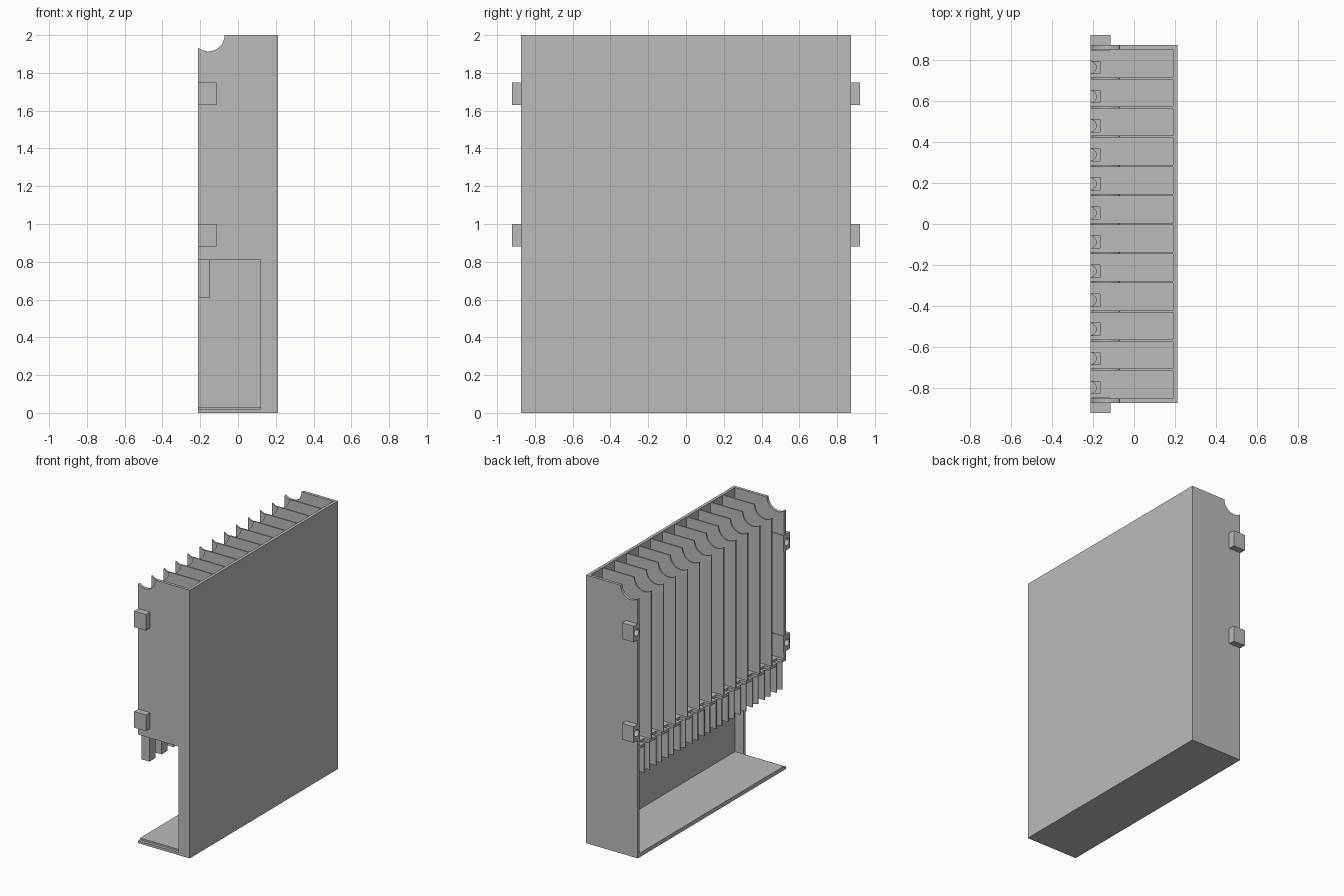
import bpy, bmesh, math
from mathutils import Vector

cube = bpy.data.objects.get("Cube")
if cube:
    bpy.data.objects.remove(cube)

grey = bpy.data.materials.new("plain grey")
grey.use_nodes = True
colour = (0.5, 0.5, 0.5, 1)
grey.diffuse_color = colour
grey.node_tree.nodes["Principled BSDF"].inputs["Base Color"].default_value = colour

# Main sizes
X0, X1, Y1, TOP = -0.213, 0.213, 0.873, 2.0
WALL, THIN = 0.022, 0.01
BACK = X1 - WALL
SHELF = 0.81
CELLS = 12
INNER = Y1 - WALL
PITCH = 2 * INNER / CELLS


def prism(name, outline, axis, start, end):
    """Extrude a flat outline: (x, z) along y, (x, y) along z or (y, z) along x."""
    place = {"x": lambda a, b, t: (t, a, b),
             "y": lambda a, b, t: (a, t, b),
             "z": lambda a, b, t: (a, b, t)}[axis]
    bm = bmesh.new()
    face = bm.faces.new([bm.verts.new(place(a, b, start)) for a, b in outline])
    new = bmesh.ops.extrude_face_region(bm, geom=[face])["geom"]
    moved = [v for v in new if isinstance(v, bmesh.types.BMVert)]
    bmesh.ops.translate(bm, verts=moved, vec=Vector(place(0, 0, end - start)))
    bmesh.ops.recalc_face_normals(bm, faces=bm.faces)
    mesh = bpy.data.meshes.new(name)
    bm.to_mesh(mesh)
    bm.free()
    mesh.materials.append(grey)
    obj = bpy.data.objects.new(name, mesh)
    bpy.context.collection.objects.link(obj)
    return obj


def box(name, x0, x1, y0, y1, z0, z1):
    return prism(name, [(x0, y0), (x1, y0), (x1, y1), (x0, y1)], "z", z0, z1)


def arc(cx, cy, r, a0, a1, steps):
    return [(cx + r * math.cos(a0 + (a1 - a0) * i / steps),
             cy + r * math.sin(a0 + (a1 - a0) * i / steps)) for i in range(steps + 1)]


# Finger scoop in the top open corner, shared by the walls and dividers
SCOOP_X, SCOOP_R = -0.157, 0.086
scoop_end = -math.acos((X0 - SCOOP_X) / SCOOP_R)
scoop = arc(SCOOP_X, TOP, SCOOP_R, 0, scoop_end, 20)

# Shell
box("rear_panel", BACK, X1, -Y1, Y1, 0, TOP)
box("base_plate", X0, BACK, -Y1, Y1, 0, 0.018)
box("base_step", X0, BACK, -INNER, INNER, 0.018, 0.03)
prism("closed_end_wall", [(X0, 0.018), (BACK, 0.018), (BACK, TOP)] + scoop,
      "y", INNER, Y1)
prism("open_end_wall", [(X0, SHELF), (0.12, SHELF), (0.12, 0.018),
                        (BACK, 0.018), (BACK, TOP)] + scoop, "y", -Y1, -INNER)

# Dividers between the compartments
for i in range(1, CELLS):
    y = -INNER + i * PITCH
    prism("divider", [(X0, SHELF), (BACK, SHELF), (BACK, TOP)] + scoop,
          "y", y - THIN / 2, y + THIN / 2)

# Compartment shelf with a notch above each channel tab
tab_ys = [-0.797] + [-INNER + (i + 0.5) * PITCH - 0.017 for i in range(1, CELLS)]
NOTCH = 0.03
comb = [(BACK, INNER), (BACK, -INNER), (X0, -INNER)]
for y in tab_ys:
    comb += [(X0, y - NOTCH), (-0.166, y - NOTCH), (-0.166, y + NOTCH), (X0, y + NOTCH)]
comb.append((X0, INNER))
prism("compartment_shelf", comb, "z", SHELF, SHELF + 0.02)

# Hanging tabs with a half-round channel on the open side
for y in tab_ys:
    channel = arc(X0, y, 0.029, math.pi / 2, -math.pi / 2, 12)
    outline = [(X0, y - 0.036), (-0.148, y - 0.036), (-0.148, y + 0.036), (X0, y + 0.036)]
    prism("channel_tab", outline + channel, "z", 0.61, SHELF)

# Mounting lugs with a blind round hole on the open side
for side in (-1, 1):
    for z in (0.94, 1.69):
        y0, y1 = sorted((side * 0.846, side * 0.921))
        lug = box("mounting_lug", X0, -0.115, y0, y1, z - 0.06, z + 0.06)
        hole = prism("lug_hole_cutter", arc(side * 0.886, z, 0.026, 0, math.tau * 23 / 24, 23),
                     "x", X0 - 0.02, -0.15)
        hole.hide_render = True
        hole.hide_set(True)
        targets = [lug, bpy.data.objects["closed_end_wall" if side > 0 else "open_end_wall"]]
        for target in targets:
            cut = target.modifiers.new("lug_hole", "BOOLEAN")
            cut.object = hole
            cut.solver = "EXACT"
